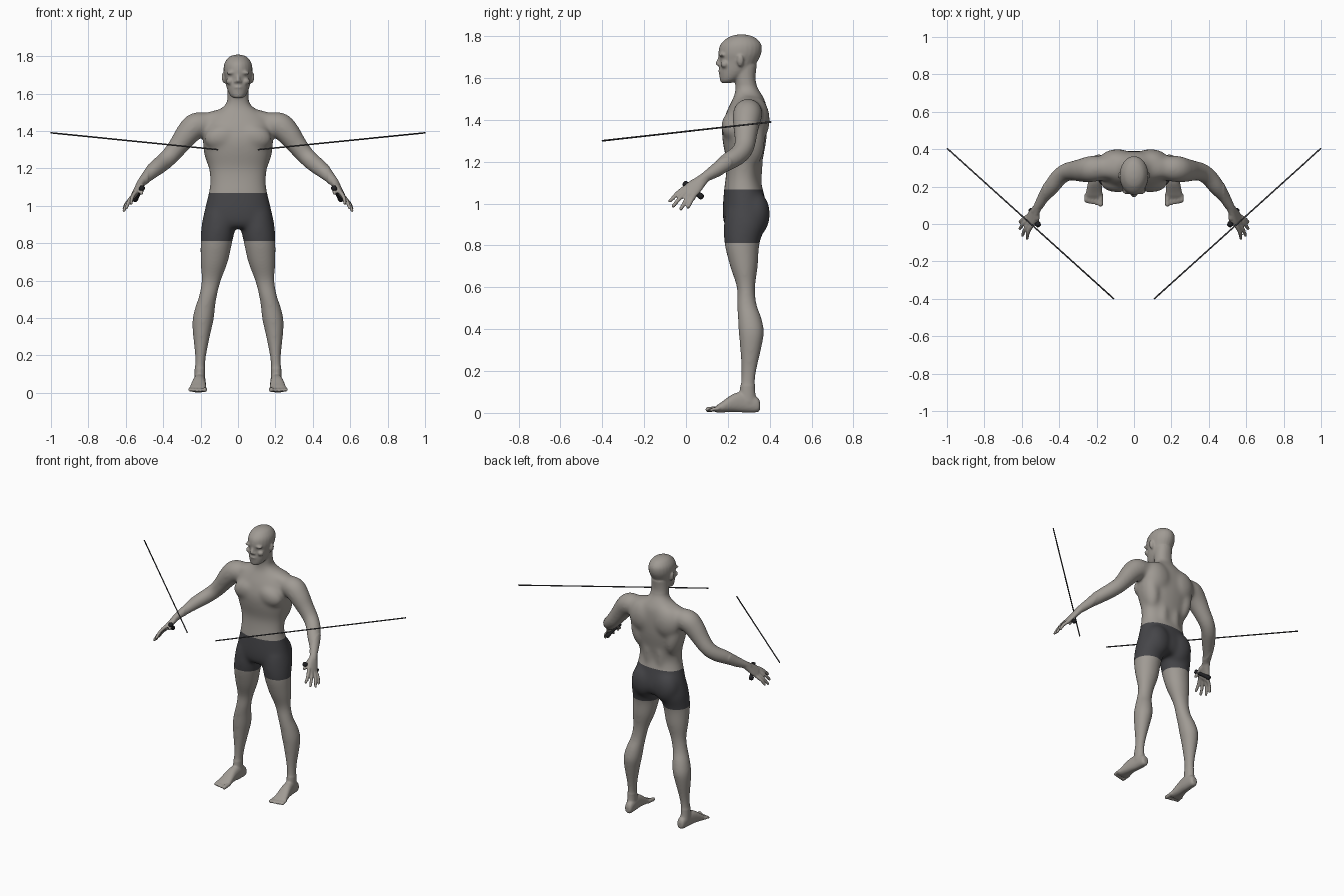
import bpy, bmesh, math
from mathutils import Vector, Matrix

if "Cube" in bpy.data.objects:
    bpy.data.objects.remove(bpy.data.objects["Cube"])


def material(name, colour):
    mat = bpy.data.materials.new(name)
    mat.use_nodes = True
    mat.diffuse_color = (*colour, 1)
    mat.node_tree.nodes["Principled BSDF"].inputs["Base Color"].default_value = (*colour, 1)
    return mat


skin = material("skin", (.35, .325, .295))
cloth = material("dark cloth", (.06, .06, .066))
black = material("black", (.015, .015, .017))
X, Y, Z = Vector((1, 0, 0)), Vector((0, 1, 0)), Vector((0, 0, 1))


def smooth_stations(rows, steps=4):
    """Catmull-Rom interpolation of rows of numbers."""
    out = []
    for i in range(len(rows) - 1):
        a, b, c, d = (rows[min(max(k, 0), len(rows) - 1)] for k in (i - 1, i, i + 1, i + 2))
        for s in range(steps):
            t = s / steps
            out.append([q + t / 2 * (r - p + t * (2 * p - 5 * q + 4 * r - u + t * (3 * (q - r) + u - p)))
                        for p, q, r, u in zip(a, b, c, d)])
    return out + [list(rows[-1])]


def loft(bm, rings, n=24, power=1.0):
    """Closed skin over rings given as (centre, first axis, second axis)."""
    def bend(v):
        return math.copysign(abs(v) ** power, v)
    loops = []
    for c, u, v in rings:
        angles = [math.tau * k / n for k in range(n)]
        loops.append([bm.verts.new(c + u * bend(math.cos(a)) + v * bend(math.sin(a))) for a in angles])
    for low, high in zip(loops, loops[1:]):
        for k in range(n):
            bm.faces.new((low[k], low[(k + 1) % n], high[(k + 1) % n], high[k]))
    bm.faces.new(loops[0][::-1])
    bm.faces.new(loops[-1])


def upright(bm, rows, power=1.0, side=1):
    """Horizontal rings from rows of z, x, half width, front y, back y."""
    loft(bm, [(Vector((side * x, (f + b) / 2, z)), X * w, Y * (b - f) / 2)
              for z, x, w, f, b in smooth_stations(rows)], power=power)


def limb(bm, rows, side=1, n=16):
    """Round tube from rows of x, y, z, radius, with a rounded tip."""
    pts = smooth_stations(rows)
    pos = [Vector((side * p[0], p[1], p[2])) for p in pts]
    rings = []
    for i, p in enumerate(pos):
        t = (pos[min(i + 1, len(pos) - 1)] - pos[max(i - 1, 0)]).normalized()
        u = t.cross(Y if abs(t.y) < .8 else Z).normalized()
        rings.append((p, u * pts[i][3], t.cross(u) * pts[i][3]))
    c, u, v = rings[-1]
    for a in (.5, .85):
        rings.append((c + t * pts[-1][3] * a, u * math.sqrt(1 - a * a), v * math.sqrt(1 - a * a)))
    loft(bm, rings, n)


def blob(bm, centre, size, side=1, tilt=0.0):
    m = (Matrix.Translation((side * centre[0], *centre[1:])) @ Matrix.Rotation(side * tilt, 4, 'Y')
         @ Matrix.Diagonal((*size, 1)))
    bmesh.ops.create_uvsphere(bm, u_segments=20, v_segments=12, radius=1, matrix=m)


def finish(bm, name, *mats):
    bmesh.ops.recalc_face_normals(bm, faces=bm.faces)
    mesh = bpy.data.meshes.new(name)
    bm.to_mesh(mesh)
    bm.free()
    for m in mats:
        mesh.materials.append(m)
    obj = bpy.data.objects.new(name, mesh)
    bpy.context.collection.objects.link(obj)
    for p in mesh.polygons:
        p.use_smooth = True
    return obj


# Torso and neck
bm = bmesh.new()
upright(bm, [(.88, 0, .15, .2, .36), (.91, 0, .182, .18, .385), (.97, 0, .18, .175, .39),
             (1.07, 0, .157, .182, .367), (1.13, 0, .149, .19, .355), (1.2, 0, .156, .193, .365),
             (1.29, 0, .178, .176, .382), (1.36, 0, .185, .172, .388), (1.43, 0, .18, .19, .388),
             (1.48, 0, .15, .213, .382), (1.515, 0, .1, .23, .366), (1.535, 0, .073, .234, .354),
             (1.56, 0, .059, .236, .34), (1.6, 0, .056, .232, .332), (1.66, 0, .056, .215, .338)], power=.9)

# Head
upright(bm, [(1.575, 0, .02, .172, .21), (1.59, 0, .042, .163, .25), (1.63, 0, .06, .158, .31),
             (1.68, 0, .07, .16, .342), (1.72, 0, .077, .155, .36), (1.76, 0, .073, .164, .36),
             (1.79, 0, .054, .195, .335), (1.803, 0, .032, .225, .305), (1.808, 0, .01, .25, .28)])
limb(bm, [(0, .168, 1.712, .009), (0, .16, 1.69, .01), (0, .153, 1.67, .012)])
blob(bm, (0, .163, 1.633), (.024, .01, .006))
blob(bm, (0, .167, 1.621), (.02, .01, .006))
blob(bm, (0, .176, 1.59), (.024, .014, .014))

for s in (1, -1):
    # Face details and ears
    blob(bm, (.03, .172, 1.712), (.034, .014, .01), s, .1)
    blob(bm, (.042, .185, 1.665), (.022, .02, .018), s)
    blob(bm, (.012, .16, 1.664), (.009, .01, .007), s)
    blob(bm, (.078, .26, 1.682), (.009, .016, .028), s, .15)

    # Chest, shoulder, back and buttock muscles
    blob(bm, (.088, .222, 1.37), (.095, .054, .068), s, .3)
    blob(bm, (.09, .335, 1.4), (.1, .066, .11), s)
    blob(bm, (.11, .3, 1.475), (.12, .06, .038), s, .2)
    blob(bm, (.13, .31, 1.3), (.055, .068, .13), s, .15)
    blob(bm, (.045, .335, 1.18), (.036, .032, .15), s)
    blob(bm, (.085, .33, .95), (.088, .072, .11), s)

    # Arm
    limb(bm, [(.14, .3, 1.43, .06), (.22, .295, 1.43, .072), (.27, .288, 1.385, .066),
              (.315, .285, 1.325, .056), (.36, .278, 1.27, .05), (.4, .25, 1.232, .048),
              (.44, .2, 1.2, .045), (.48, .145, 1.16, .034), (.515, .09, 1.125, .024),
              (.528, .068, 1.105, .022)], s)

    # Leg
    upright(bm, [(.97, .1, .08, .19, .375), (.9, .103, .092, .18, .382), (.81, .115, .086, .183, .352),
                 (.7, .127, .074, .21, .344), (.6, .143, .053, .242, .331), (.52, .16, .049, .243, .338),
                 (.46, .175, .054, .246, .36), (.39, .187, .058, .25, .374), (.32, .194, .049, .256, .364),
                 (.2, .2, .031, .263, .338), (.12, .204, .028, .258, .33), (.05, .204, .03, .25, .338)], side=s)

    # Foot and toes
    foot = smooth_stations([(.354, .2, .015, .015, .05), (.34, .2, .026, .003, .075), (.28, .203, .031, .002, .1),
                            (.225, .209, .036, .004, .09), (.17, .213, .044, .002, .052),
                            (.15, .214, .046, .002, .038), (.138, .214, .042, .004, .028)])
    loft(bm, [(Vector((s * x, y, (a + b) / 2)), X * w, Z * (b - a) / 2) for y, x, w, a, b in foot], power=.85)
    for k in range(5):
        x, r = (.178, .013) if k == 0 else (.183 + .0185 * k, .0085)
        limb(bm, [(x, .16, .02, r), (x, .13, .018, r), (x, .104 + .004 * k, r + .003, r)], s)

# Hands, spread fingers and grips
for s, label in ((1, "left"), (-1, "right")):
    across = Vector((-.36 * s, -.73, .58)).normalized()
    along = Vector((.39 * s, -.68, -.62)).normalized()
    normal = across.cross(along)
    wrist, knuckle = Vector((.518 * s, .085, 1.12)), Vector((.556 * s, .018, 1.058))
    loft(bm, [(wrist.lerp(knuckle, t), across * w, normal * h)
              for t, w, h in ((-.1, .025, .021), (.3, .032, .02), (.7, .041, .017), (1, .042, .015), (1.1, .036, .011))])
    tips = ((.572, -.077, 1.012), (.597, -.062, .987), (.61, -.025, .974), (.61, .01, .982))
    for k, tip in enumerate(tips):
        root = knuckle + across * (.032 - .0213 * k)
        root.x *= s
        mid = root.lerp(Vector(tip), .5) + Vector((.006, 0, .004))
        limb(bm, [(*root, .012), (*mid, .011), (*tip, .009)], s, 12)
    limb(bm, [(.522, .065, 1.11, .017), (.517, .025, 1.098, .014), (.515, -.012, 1.066, .01)], s, 12)

    # Bar lying across the palm, with thicker ends
    bar = bmesh.new()
    palm = wrist.lerp(knuckle, .75) - normal * s * .018
    loft(bar, [(palm + across * d, along * r, normal * r)
               for d, r in ((-.063, .006), (-.058, .014), (-.045, .015), (-.03, .012), (0, .011),
                            (.03, .012), (.045, .015), (.058, .014), (.063, .006))], 16)
    finish(bar, label + "_hand_grip", black)

    # Thin slanted rod beside each arm
    rod = bmesh.new()
    start, end = Vector((s, .405, 1.39)), Vector((.108 * s, -.4, 1.3))
    u = (end - start).cross(Z).normalized() * .004
    loft(rod, [(start, u, Z * .004), (end, u, Z * .004)], 8)
    finish(rod, label + "_rod", cloth)

# Fuse the flesh into one skin
body = finish(bm, "body", skin, cloth)
fuse = body.modifiers.new("fuse", 'REMESH')
fuse.mode, fuse.voxel_size = 'VOXEL', .006
relax = body.modifiers.new("relax", 'SMOOTH')
relax.factor, relax.iterations = .5, 4
bpy.context.view_layer.update()
fused = bpy.data.meshes.new_from_object(body.evaluated_get(bpy.context.evaluated_depsgraph_get()))
body.modifiers.clear()
fused.materials.clear()
for m in (skin, cloth):
    fused.materials.append(m)

# Blend the muscles, leaving hands, feet and face crisp
bm = bmesh.new()
bm.from_mesh(fused)
muscles = [v for v in bm.verts if .13 < v.co.z < 1.57 and abs(v.co.x) < .48]
for _ in range(35):
    bmesh.ops.smooth_vert(bm, verts=muscles, factor=.5, use_axis_x=True, use_axis_y=True, use_axis_z=True)

# Cut the waist and hem lines, then colour the shorts
WAIST, HEM = 1.068, .812
for z in (WAIST, HEM):
    bmesh.ops.bisect_plane(bm, geom=bm.verts[:] + bm.edges[:] + bm.faces[:], plane_co=(0, 0, z), plane_no=Z)
for f in bm.faces:
    c = f.calc_center_median()
    f.smooth = True
    f.material_index = int(HEM < c.z < WAIST and abs(c.x) < .3)
bm.to_mesh(fused)
bm.free()
body.data = fused
